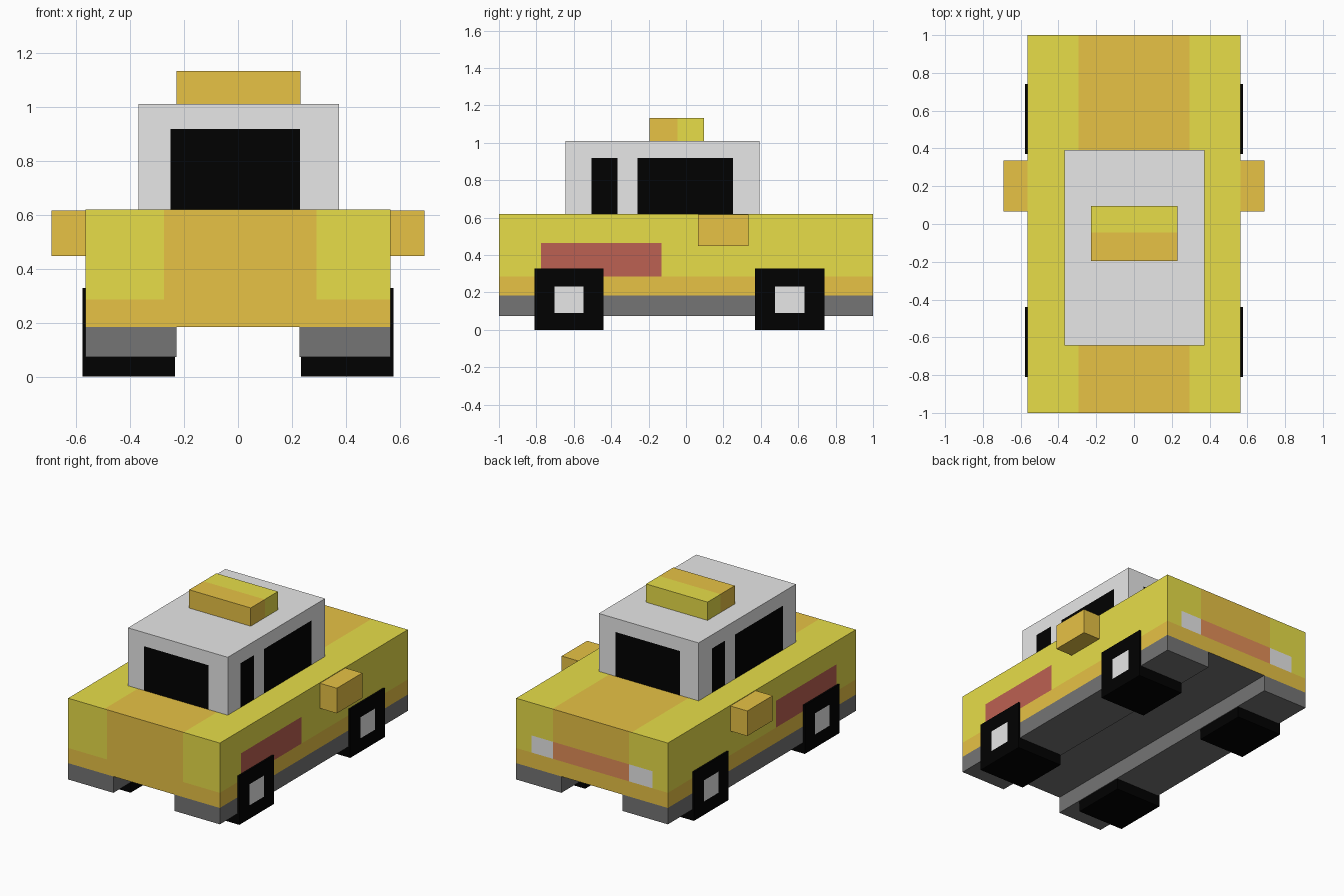
import bpy, bmesh
from mathutils import Vector

if "Cube" in bpy.data.objects:
    bpy.data.objects.remove(bpy.data.objects["Cube"])


def material(name, rgb):
    m = bpy.data.materials.new(name)
    lin = [((c / 255 + 0.055) / 1.055) ** 2.4 if c > 10 else c / 255 / 12.92 for c in rgb]
    m.diffuse_color = (*lin, 1)
    m.use_nodes = True
    m.node_tree.nodes["Principled BSDF"].inputs["Base Color"].default_value = m.diffuse_color
    return m


MATS = [material(*a) for a in (
    ("yellow", (238, 228, 75)), ("amber", (237, 199, 71)), ("light grey", (238, 238, 238)),
    ("dark grey", (117, 117, 117)), ("black", (1, 1, 1)), ("red", (188, 97, 82)),
    ("terracotta", (226, 142, 88)))]
YELLOW, AMBER, LIGHT, GREY, BLACK, RED, TERRA = range(7)


def box(name, lo, hi, rule, cuts=((), (), ())):
    """Box cut along the given x, y, z planes; rule(centre, normal) picks each face's colour."""
    bm = bmesh.new()
    bmesh.ops.create_cube(bm, size=1)
    for v in bm.verts:
        v.co = [lo[i] if v.co[i] < 0 else hi[i] for i in range(3)]
    for axis in range(3):
        normal = Vector([float(i == axis) for i in range(3)])
        for c in cuts[axis]:
            bmesh.ops.bisect_plane(bm, geom=bm.verts[:] + bm.edges[:] + bm.faces[:],
                                   plane_co=normal * c, plane_no=normal, dist=1e-5)
    bm.normal_update()
    me = bpy.data.meshes.new(name)
    for m in MATS:
        me.materials.append(m)
    for f in bm.faces:
        f.material_index = rule(f.calc_center_median(), f.normal) if callable(rule) else rule
    bm.to_mesh(me)
    bm.free()
    ob = bpy.data.objects.new(name, me)
    bpy.context.collection.objects.link(ob)
    return ob


# Lower body: two-tone paint, side flashes, rear lights
def body_rule(c, n):
    if n.z < -0.5:
        return GREY
    if n.z > 0.5:
        return AMBER if abs(c.x) < 0.295 else YELLOW
    if abs(n.x) > 0.5:
        start, end = (-0.775, -0.13) if n.x > 0 else (-0.795, -0.15)
        if start < c.y < end and 0.285 < c.z < 0.465:
            return RED
        return AMBER if c.z < 0.285 else YELLOW
    middle = -0.275 < c.x < 0.29
    if n.y > 0.5 and 0.285 < c.z < 0.40 and abs(c.x) < 0.45:
        return TERRA if middle else LIGHT
    return AMBER if middle or c.z < 0.285 else YELLOW


box("body", (-0.565, -1, 0.183), (0.565, 1, 0.62), body_rule,
    ((-0.45, -0.295, -0.275, 0.29, 0.295, 0.45),
     (-0.795, -0.775, -0.15, -0.13), (0.285, 0.40, 0.465)))


# Cabin with windows; opposite sides are half-turn copies of each other
CABIN_MID = -0.1275


def cabin_rule(c, n):
    if c.z < 0.918 and abs(n.y) > 0.5:
        x = c.x if n.y < 0 else -c.x
        return BLACK if -0.25 < x < 0.23 else LIGHT
    if c.z < 0.918 and abs(n.x) > 0.5:
        y = c.y if n.x > 0 else 2 * CABIN_MID - c.y
        return BLACK if -0.505 < y < -0.365 or -0.26 < y < 0.25 else LIGHT
    return LIGHT


side_cuts = (-0.505, -0.365, -0.26, 0.25, 0.11, 0.005)
box("cabin", (-0.369, -0.643, 0.62), (0.374, 0.393, 1.01), cabin_rule,
    ((-0.25, -0.23, 0.23, 0.25), side_cuts, (0.918,)))

# Roof sign, amber in front and yellow behind
box("roof_sign", (-0.227, -0.195, 1.01), (0.231, 0.095, 1.133),
    lambda c, n: AMBER if c.y < -0.045 else YELLOW, ((), (-0.045,), ()))


def hub_rule(y0):
    def rule(c, n):
        inside = abs(c.y - y0) < 0.078 and 0.09 < c.z < 0.232
        return LIGHT if inside and abs(n.x) > 0.5 and abs(c.x) > 0.5 else BLACK
    return rule


# Mirrored parts: skirts, door mirrors, wheels with hub caps
for side, s in (("left", -1), ("right", 1)):
    def pair(name, x0, x1, y0, y1, z0, z1, rule, cuts=((), (), ())):
        a, b = sorted((s * x0, s * x1))
        box(f"{side}_{name}", (a, y0, z0), (b, y1, z1), rule, cuts)

    pair("skirt", 0.228, 0.565, -1, 1, 0.073, 0.183, GREY)
    pair("door_mirror", 0.565, 0.691, 0.065, 0.335, 0.447, 0.616, AMBER)
    for end, y in (("front", -0.625), ("rear", 0.555)):
        pair(f"{end}_wheel", 0.233, 0.577, y - 0.185, y + 0.185, 0, 0.328, hub_rule(y),
             ((), (y - 0.078, y + 0.078), (0.09, 0.232)))
